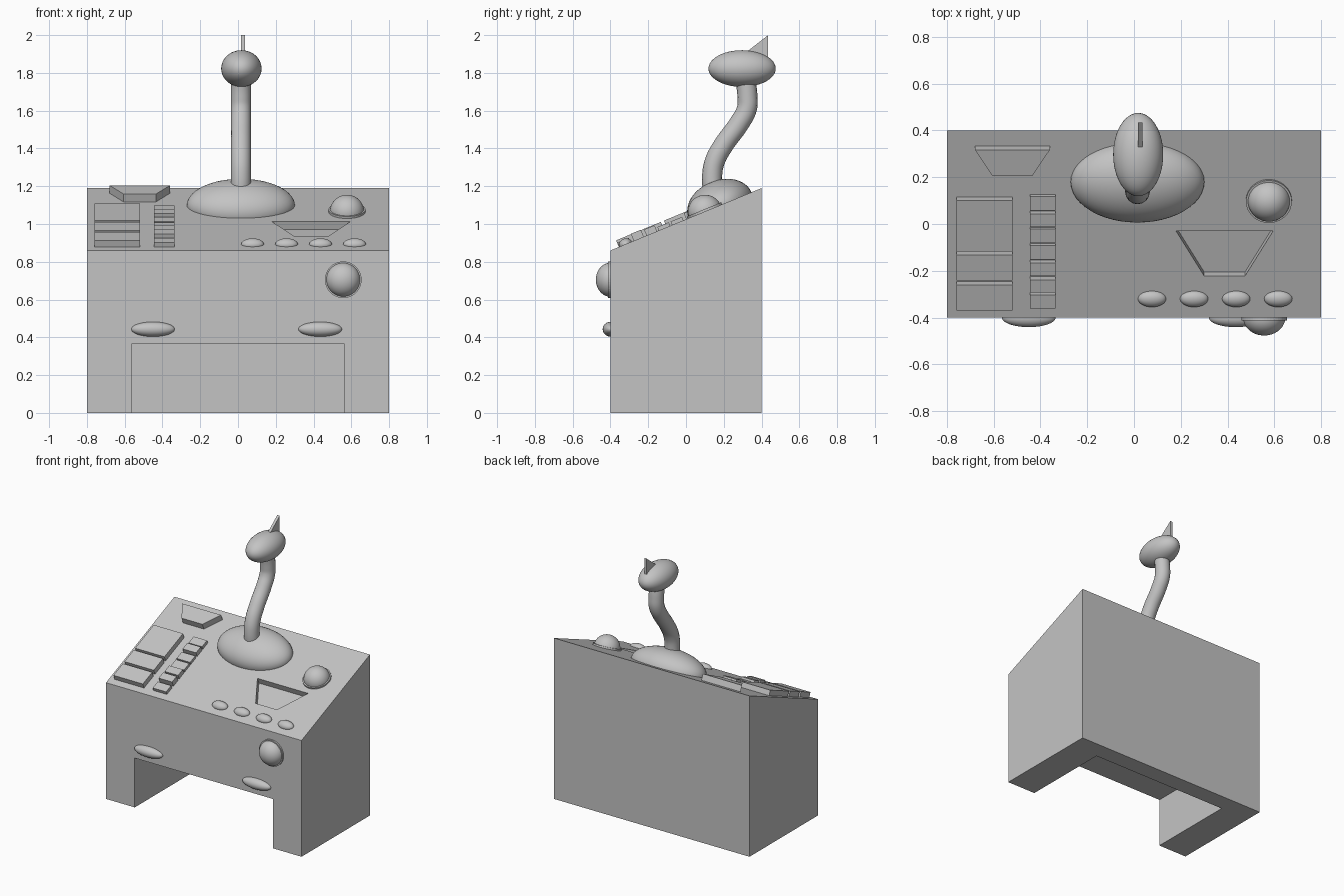
import bpy, bmesh, math
from mathutils import Matrix, Vector

if "Cube" in bpy.data.objects:
    bpy.data.objects.remove(bpy.data.objects["Cube"], do_unlink=True)

grey = bpy.data.materials.new("plain_grey")
grey.use_nodes = True
GREY = (0.55, 0.55, 0.55, 1)
grey.diffuse_color = GREY
grey.node_tree.nodes["Principled BSDF"].inputs["Base Color"].default_value = GREY

FRONT_Z, BACK_Z = 0.86, 1.19
TILT = math.atan2(BACK_Z - FRONT_Z, 0.8)
SIN, COS = math.sin(TILT), math.cos(TILT)


def on_slope(x, y):
    """Frame lying on the sloped console top, z along its normal."""
    z = FRONT_Z + (y + 0.4) * math.tan(TILT)
    return Matrix.Translation((x, y, z)) @ Matrix.Rotation(TILT, 4, 'X')


def on_front(x, z):
    """Frame on the front wall, z pointing outwards."""
    return Matrix.Translation((x, -0.4, z)) @ Matrix.Rotation(math.pi / 2, 4, 'X')


def finish(name, bm, frame, smooth=False):
    bmesh.ops.recalc_face_normals(bm, faces=bm.faces)
    mesh = bpy.data.meshes.new(name)
    bm.to_mesh(mesh)
    bm.free()
    obj = bpy.data.objects.new(name, mesh)
    bpy.context.collection.objects.link(obj)
    obj.matrix_world = frame
    mesh.materials.append(grey)
    if smooth:
        mesh.shade_smooth()
    return obj


def prism(name, outline, low, high, frame=Matrix()):
    """Extrude a flat outline along local z."""
    bm = bmesh.new()
    base = bm.faces.new([bm.verts.new((u, v, low)) for u, v in outline])
    top = bmesh.ops.extrude_face_region(bm, geom=[base])["geom"]
    bmesh.ops.translate(bm, vec=(0, 0, high - low),
                        verts=[g for g in top if isinstance(g, bmesh.types.BMVert)])
    return finish(name, bm, frame)


def slope_outline(points):
    """Turn plan positions into distances along the slope."""
    return [(x, y / COS) for x, y in points]


def rect(x0, x1, y0, y1):
    return [(x0, y0), (x1, y0), (x1, y1), (x0, y1)]


def ellipsoid(name, radii, frame, half=False):
    bm = bmesh.new()
    bmesh.ops.create_uvsphere(bm, u_segments=48, v_segments=24, radius=1)
    if half:
        bmesh.ops.bisect_plane(bm, geom=bm.verts[:] + bm.edges[:] + bm.faces[:],
                               plane_co=(0, 0, -0.05), plane_no=(0, 0, 1), clear_inner=True)
    bmesh.ops.scale(bm, vec=radii, verts=bm.verts)
    return finish(name, bm, frame, True)


def disc(name, radius, height, frame):
    ring = [(radius * math.cos(a * math.tau / 48), radius * math.sin(a * math.tau / 48))
            for a in range(48)]
    return prism(name, ring, -0.01, height, frame)


def cut(target, cutter):
    mod = target.modifiers.new("cut", 'BOOLEAN')
    mod.operation, mod.solver, mod.object = 'DIFFERENCE', 'EXACT', cutter
    bpy.context.view_layer.update()
    graph = bpy.context.evaluated_depsgraph_get()
    mesh = bpy.data.meshes.new_from_object(target.evaluated_get(graph))
    target.modifiers.clear()
    target.data = mesh
    bpy.data.objects.remove(cutter, do_unlink=True)


# Console body: side profile extruded along x
side = Matrix(((0, 0, 1, 0), (1, 0, 0, 0), (0, 1, 0, 0), (0, 0, 0, 1)))
body = prism("console_body", [(-0.4, 0), (0.4, 0), (0.4, BACK_Z), (-0.4, FRONT_Z)],
             -0.8, 0.8, side)

# Knee space and sunken tray
cut(body, prism("knee_space_cutter", rect(-0.565, 0.565, -0.6, 0.27), -0.1, 0.365))
tray = slope_outline([(0.18, -0.03), (0.595, -0.03), (0.475, -0.222), (0.3, -0.222)])
cut(body, prism("tray_cutter", tray, -0.045, 0.1, on_slope(0, 0)))


def raised(name, points, height):
    """Raised plate whose top outline is given in plan."""
    shifted = [(x, y + height * SIN) for x, y in points]
    prism(name, slope_outline(shifted), -0.005, height, on_slope(0, 0))


# Raised panels and key column
for i, (y0, y1) in enumerate([(-0.37, -0.26), (-0.242, -0.133), (-0.117, 0.10)]):
    raised(f"side_panel_{i + 1}", rect(-0.76, -0.52, y0, y1), 0.038)
for i, height in enumerate([0.024, 0.04, 0.034, 0.02, 0.02, 0.034, 0.024]):
    y0 = -0.362 + i * 0.07
    raised(f"key_{i + 1}", rect(-0.445, -0.335, y0, y0 + 0.068 - height * SIN), height)
raised("back_plate", [(-0.68, 0.317), (-0.605, 0.205), (-0.435, 0.205), (-0.36, 0.317)], 0.045)

# Round knobs with rims
disc("top_knob_rim", 0.098, 0.012, on_slope(0.577, 0.1))
ellipsoid("top_knob", (0.09, 0.09, 0.088), on_slope(0.577, 0.1))
disc("front_knob_rim", 0.097, 0.012, on_front(0.557, 0.705))
ellipsoid("front_knob", (0.09, 0.09, 0.077), on_front(0.557, 0.705), True)

# Oval buttons and front lamps
for i in range(4):
    ellipsoid(f"button_{i + 1}", (0.06, 0.036, 0.03), on_slope(0.077 + i * 0.18, -0.32), True)
for name, x in (("right_lamp", -0.45), ("left_lamp", 0.435)):
    ellipsoid(name, (0.115, 0.039, 0.041), on_front(x, 0.443), True)

# Lever base, bent stalk, head and fin
ellipsoid("lever_base", (0.286, 0.18, 0.132), on_slope(0.015, 0.18), True)
curve = bpy.data.curves.new("lever_stalk", 'CURVE')
curve.dimensions = '3D'
curve.bevel_depth, curve.bevel_resolution = 0.053, 6
curve.resolution_u = 8
curve.use_fill_caps = True
path = [(0.145, 1.15), (0.138, 1.25), (0.152, 1.33), (0.2, 1.42), (0.28, 1.53),
        (0.322, 1.61), (0.325, 1.68), (0.31, 1.79)]
spline = curve.splines.new('BEZIER')
spline.bezier_points.add(len(path) - 1)
for point, (y, z) in zip(spline.bezier_points, path):
    point.co = (0.015, y, z)
    point.handle_left_type = point.handle_right_type = 'AUTO'
curve.materials.append(grey)
stalk = bpy.data.objects.new("lever_stalk", curve)
bpy.context.collection.objects.link(stalk)

ellipsoid("lever_head", (0.107, 0.178, 0.097), Matrix.Translation((0.018, 0.297, 1.823)))
prism("head_fin", [(0.3, 1.895), (0.435, 1.86), (0.435, 2.0)], 0.017, 0.037, side)
